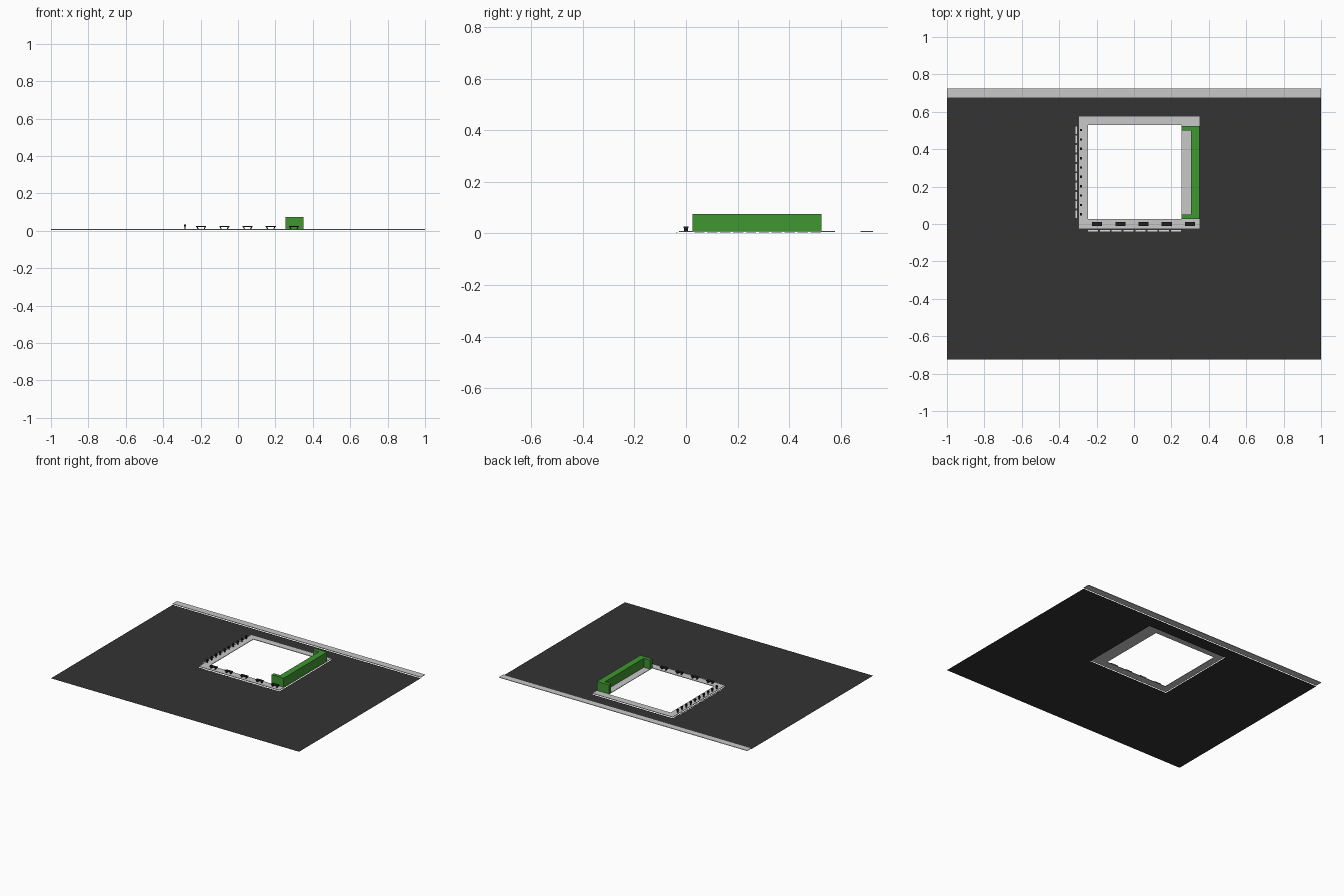
import bpy, bmesh
from mathutils import Vector

cube = bpy.data.objects.get("Cube")
if cube:
    bpy.data.objects.remove(cube, do_unlink=True)


def material(name, rgb):
    m = bpy.data.materials.new(name)
    m.use_nodes = True
    m.diffuse_color = (*rgb, 1)
    m.node_tree.nodes["Principled BSDF"].inputs["Base Color"].default_value = (*rgb, 1)
    return m


ASPHALT = material("asphalt", (0.033, 0.033, 0.033))
PAVING = material("paving", (0.58, 0.58, 0.58))
GREEN = material("green", (0.053, 0.305, 0.032))
BLACK = material("black metal", (0.015, 0.015, 0.015))
WHITE = material("white paint", (0.75, 0.75, 0.75))


def add_box(bm, x0, x1, y0, y1, z0, z1):
    verts = bmesh.ops.create_cube(bm, size=1)["verts"]
    for v in verts:
        v.co = Vector((x1 if v.co.x > 0 else x0,
                       y1 if v.co.y > 0 else y0,
                       z1 if v.co.z > 0 else z0))
    return verts


def finish(bm, name, mat):
    mesh = bpy.data.meshes.new(name)
    bm.to_mesh(mesh)
    bm.free()
    mesh.materials.append(mat)
    obj = bpy.data.objects.new(name, mesh)
    bpy.context.collection.objects.link(obj)
    return obj


def boxes(name, mat, parts):
    bm = bmesh.new()
    for p in parts:
        add_box(bm, *p)
    return finish(bm, name, mat)


def frame(x0, x1, y0, y1, ix0, ix1, iy0, iy1):
    """Four rectangles around an inner opening."""
    return [(x0, x1, y0, iy0), (x0, x1, iy1, y1),
            (x0, ix0, iy0, iy1), (ix1, x1, iy0, iy1)]


OUTER = (-0.297, 0.352, -0.027, 0.578)
INNER = (-0.246, 0.254, 0.027, 0.528)
LOW, TOP = 0.005, 0.009

# Flat road sheet, open where the block sits
bm = bmesh.new()
for x0, x1, y0, y1 in frame(-1, 1, -0.725, 0.675, *OUTER):
    bm.faces.new([bm.verts.new(c) for c in
                  ((x0, y0, 0), (x1, y0, 0), (x1, y1, 0), (x0, y1, 0))])
bmesh.ops.remove_doubles(bm, verts=bm.verts[:], dist=0.0001)
finish(bm, "road", ASPHALT)

# Pavements
boxes("block_pavement", PAVING, [(*r, LOW, TOP) for r in frame(*OUTER, *INNER)])
boxes("back_pavement", PAVING, [(-1, 1, 0.675, 0.725, LOW, TOP)])

# Green U-shaped wall, open towards the courtyard
bm = bmesh.new()
outline = [(0.253, 0.026), (0.35, 0.026), (0.35, 0.525), (0.253, 0.525),
           (0.253, 0.499), (0.304, 0.499), (0.304, 0.052), (0.253, 0.052)]
base = bm.faces.new([bm.verts.new((x, y, TOP)) for x, y in outline])
raised = bmesh.ops.extrude_face_region(bm, geom=[base])["geom"]
for v in raised:
    if isinstance(v, bmesh.types.BMVert):
        v.co.z = 0.075
bmesh.ops.recalc_face_normals(bm, faces=bm.faces[:])
finish(bm, "green_wall", GREEN)

# Benches along the front pavement, with legs leaning inwards
for i in range(5):
    x = -0.197 + i * 0.124
    bm = bmesh.new()
    add_box(bm, x - 0.027, x + 0.027, -0.01, 0.01, 0.021, 0.026)
    for side in (-1, 1):
        leg = add_box(bm, x + side * 0.016 - 0.003, x + side * 0.016 + 0.003,
                      -0.008, 0.008, TOP, 0.021)
        for v in leg:
            if v.co.z > 0.015:
                v.co.x += side * 0.006
    finish(bm, f"bench_{i + 1}", BLACK)

# Parking meters along the left pavement
for i in range(10):
    x, y = -0.284, 0.052 + i * 0.05
    boxes(f"parking_meter_{i + 1}", BLACK, [
        (x - 0.003, x + 0.003, y - 0.003, y + 0.003, TOP, 0.024),
        (x - 0.006, x + 0.006, y - 0.006, y + 0.006, 0.022, 0.034)])

# Broken kerb lines on the road
boxes("side_lines", WHITE, [(-0.312, -0.306, y, y + 0.04, 0.001, 0.003)
                            for y in (0.032 + 0.05 * i for i in range(10))])
boxes("front_lines", WHITE, [(x, x + 0.053, -0.039, -0.033, 0.001, 0.003)
                             for x in (-0.246 + 0.0635 * i for i in range(8))])
